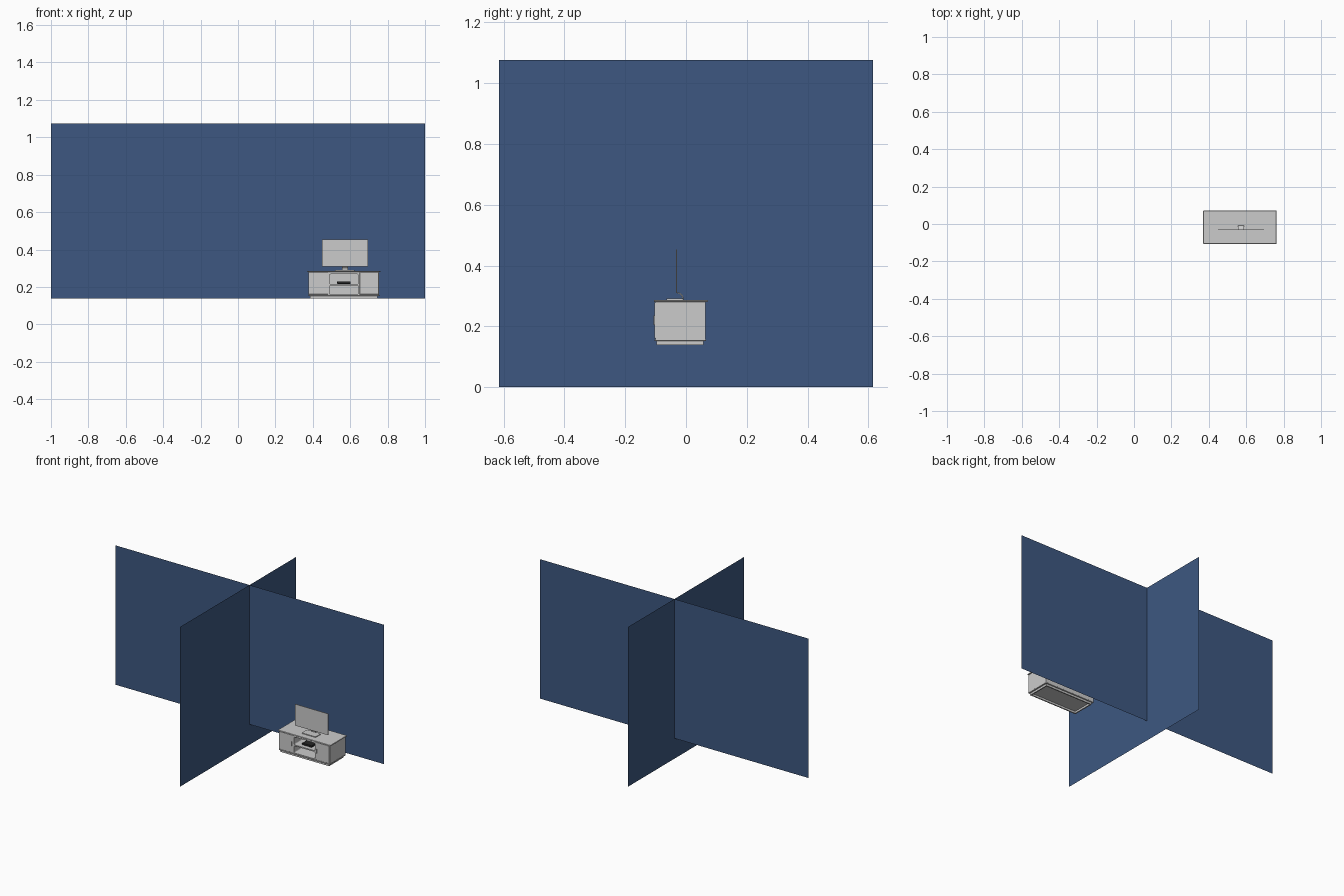
import bpy, bmesh, math
from mathutils import Vector

if "Cube" in bpy.data.objects:
    bpy.data.objects.remove(bpy.data.objects["Cube"])

CX = 0.566  # cabinet centre line


def material(name, col):
    m = bpy.data.materials.new(name)
    m.diffuse_color = (*col, 1)
    m.use_nodes = True
    m.node_tree.nodes["Principled BSDF"].inputs["Base Color"].default_value = m.diffuse_color
    return m


navy = material("navy", (0.047, 0.097, 0.22))
black = material("black", (0.02, 0.02, 0.02))


def finish(name, bm, mat=None):
    bmesh.ops.recalc_face_normals(bm, faces=bm.faces)
    me = bpy.data.meshes.new(name)
    bm.to_mesh(me)
    bm.free()
    ob = bpy.data.objects.new(name, me)
    bpy.context.collection.objects.link(ob)
    if mat:
        me.materials.append(mat)
    return ob


def box(name, x, y, z, mat=None, bevel=0, axis=None):
    """Box from (min, max) pairs; bevel all edges or those along one axis."""
    bm = bmesh.new()
    bmesh.ops.create_cube(bm, size=1)
    for v in bm.verts:
        v.co = Vector([(a + b) / 2 + c * (b - a) for (a, b), c in zip((x, y, z), v.co)])
    if bevel:
        edges = [e for e in bm.edges if axis is None or
                 abs((e.verts[0].co - e.verts[1].co).normalized()[axis]) > 0.9]
        bmesh.ops.bevel(bm, geom=edges, offset=bevel, segments=3 if axis is not None else 1,
                        affect='EDGES', profile=0.5)
    return finish(name, bm, mat)


def sheet(name, pts, mat):
    bm = bmesh.new()
    bm.faces.new([bm.verts.new(p) for p in pts])
    return finish(name, bm, mat)


# Crossed partition walls
WY = 0.123
sheet("long_wall", [(-1, WY, 0.137), (1, WY, 0.137), (1, WY, 1.075), (-1, WY, 1.075)], navy)
sheet("cross_wall", [(0, -0.615, 0), (0, 0.615, 0), (0, 0.615, 1.075), (0, -0.615, 1.075)], navy)

# Cabinet carcass with two rounded niches
body = box("cabinet_body", (CX - 0.188, CX + 0.188), (-0.100, 0.064), (0.156, 0.281))
for name, z in (("upper_niche", (0.216, 0.268)), ("lower_niche", (0.161, 0.208))):
    cut = box(name, (CX - 0.078, CX + 0.078), (-0.15, 0.052), z, None, 0.007, 1)
    cut.hide_render = True
    cut.hide_set(True)
    mod = body.modifiers.new(name, 'BOOLEAN')
    mod.object = cut
    mod.solver = 'EXACT'

# Table top and lower slab
box("cabinet_top", (CX - 0.196, CX + 0.196), (-0.106, 0.072), (0.280, 0.286), None, 0.0015)
box("bottom_slab", (CX - 0.190, CX + 0.190), (-0.104, 0.066), (0.152, 0.157), None, 0.001)

# Hollow plinth
px, y0, y1, t = 0.180, -0.097, 0.058, 0.008
for name, y in (("plinth_front", (y0, y0 + t)), ("plinth_back", (y1 - t, y1))):
    box(name, (CX - px, CX + px), y, (0.139, 0.152))
for s, name in ((-1, "left"), (1, "right")):
    box("plinth_" + name, tuple(sorted((CX + s * px, CX + s * (px - t)))),
        (y0 + t, y1 - t), (0.139, 0.152))
    # Doors and upright handles
    box("door_" + name, tuple(sorted((CX + s * 0.084, CX + s * 0.187))),
        (-0.104, -0.100), (0.160, 0.279), None, 0.001)
    box("handle_" + name, tuple(sorted((CX + s * 0.092, CX + s * 0.095))),
        (-0.107, -0.104), (0.205, 0.235))

# Media player on the shelf
box("player", (CX - 0.036, CX + 0.036), (-0.075, -0.015), (0.217, 0.229), black, 0.001)

# Flat screen, base and curved neck
SX = 0.571
box("screen", (SX - 0.123, SX + 0.123), (-0.033, -0.029), (0.309, 0.453))
box("stand_base", (SX - 0.052, SX + 0.052), (-0.064, -0.008), (0.286, 0.291), None, 0.006, 2)
bm = bmesh.new()
cy, cz = -0.029, 0.291
arc = [(cy + r * math.cos(a), cz + r * math.sin(a))
       for r, seq in ((0.021, range(9)), (0.017, range(8, -1, -1)))
       for a in [math.pi / 2 * i / 8 for i in seq]]
profile = bm.faces.new([bm.verts.new((SX - 0.016, y, z)) for y, z in arc])
ext = bmesh.ops.extrude_face_region(bm, geom=[profile])
bmesh.ops.translate(bm, vec=(0.032, 0, 0),
                    verts=[g for g in ext["geom"] if isinstance(g, bmesh.types.BMVert)])
finish("stand_neck", bm)
